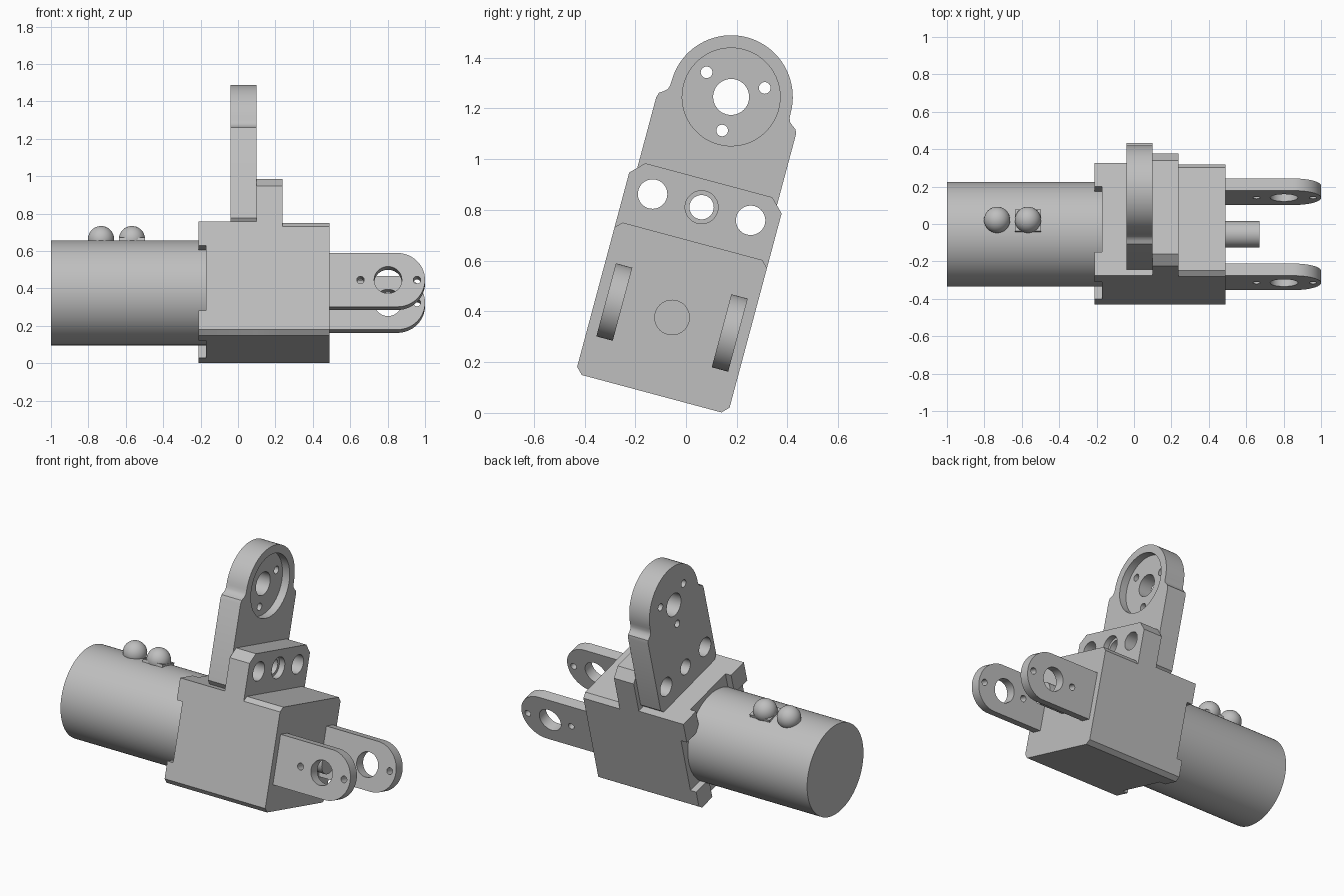
import bpy, bmesh, math
from mathutils import Matrix, Vector

if "Cube" in bpy.data.objects:
    bpy.data.objects.remove(bpy.data.objects["Cube"])

# Whole assembly is tilted 15 degrees about the shaft axis
FRAME = Matrix.Translation((0, -0.055, 0.376)) @ Matrix.Rotation(math.radians(-15), 4, 'X')

grey = bpy.data.materials.new("light_grey")
grey.diffuse_color = (0.52, 0.52, 0.52, 1)
grey.use_nodes = True
grey.node_tree.nodes["Principled BSDF"].inputs["Base Color"].default_value = grey.diffuse_color


def finish(name, bm):
    bmesh.ops.recalc_face_normals(bm, faces=bm.faces)
    me = bpy.data.meshes.new(name)
    bm.to_mesh(me)
    bm.free()
    me.materials.append(grey)
    ob = bpy.data.objects.new(name, me)
    bpy.context.collection.objects.link(ob)
    ob.matrix_world = FRAME
    return ob


def prism(name, pts, a, b, axis='X'):
    """Extrude a profile: (y, z) points along X, or (x, z) points along Y."""
    bm = bmesh.new()
    place = (lambda p, d: (d, p[0], p[1])) if axis == 'X' else (lambda p, d: (p[0], d, p[1]))
    face = bm.faces.new([bm.verts.new(place(p, a)) for p in pts])
    res = bmesh.ops.extrude_face_region(bm, geom=[face])
    move = Vector((b - a, 0, 0)) if axis == 'X' else Vector((0, b - a, 0))
    bmesh.ops.translate(bm, vec=move, verts=[g for g in res['geom'] if isinstance(g, bmesh.types.BMVert)])
    return finish(name, bm)


def arc(cx, cy, r, a0, a1, n):
    return [(cx + r * math.cos(math.radians(a0 + (a1 - a0) * i / n)),
             cy + r * math.sin(math.radians(a0 + (a1 - a0) * i / n))) for i in range(n + 1)]


def rod(name, cx, cy, r, a, b, axis='X', n=48):
    return prism(name, arc(cx, cy, r, 0, 360, n)[:-1], a, b, axis)


def rect(x0, x1, y0, y1):
    return [(x0, y0), (x1, y0), (x1, y1), (x0, y1)]


def combine(ob, others, op='DIFFERENCE'):
    for other in others:
        mod = ob.modifiers.new("bool", 'BOOLEAN')
        mod.operation = op
        mod.solver = 'EXACT'
        mod.object = other
        bpy.context.view_layer.objects.active = ob
        bpy.ops.object.modifier_apply(modifier=mod.name)
        bpy.data.objects.remove(other)


def smooth(ob):
    bpy.ops.object.select_all(action='DESELECT')
    ob.select_set(True)
    bpy.context.view_layer.objects.active = ob
    bpy.ops.object.shade_smooth_by_angle(angle=math.radians(30))


H, C = 0.311, 0.026


def block(top, ct):
    """Block section with bottom chamfers and a top chamfer of size ct."""
    low = [(-H, -H + C), (-H + C, -H), (H - C, -H), (H, -H + C)]
    if ct:
        return low + [(H, top - ct), (H - ct, top), (-H + ct, top), (-H, top - ct)]
    return low + [(H, top), (-H, top)]


# Gearbox: plain rear, tall bolt flange, chamfered front
body = prism("gearbox", block(H, 0), -0.21, 0.10)
combine(body, [prism("flange", block(0.56, 0.052), 0.10, 0.237),
               prism("front_block", block(H, C), 0.237, 0.49)], 'UNION')
# Cross shaped notches where the motor seats
combine(body, [prism("notch", rect(-0.18, 0.18, -0.5, 0.5), -0.3, -0.17),
               prism("notch", rect(-0.5, 0.5, -0.18, 0.18), -0.3, -0.17)])
# Flange bolt holes, the middle one counterbored
combine(body, [rod("hole", s * 0.2, 0.45, 0.058, 0.05, 0.3) for s in (-1, 1)]
        + [rod("hole", 0, 0.45, 0.048, 0.05, 0.3), rod("hole", 0, 0.45, 0.065, 0.20, 0.3)])
smooth(body)

# Tall mounting plate with round hub
W, HUB, R = 0.285, 0.90, 0.243
shoulder = [(0.262, 0.312), (W, 0.338), (W, 0.822), (0.279, 0.842), (0.264, 0.852), (0.25, 0.864), (0.244, 0.88)]
plate = prism("mounting_plate", shoulder + arc(0, HUB, R, 0, 180, 40)
              + [(-y, z) for y, z in reversed(shoulder)], -0.04, 0.10)
cuts = [rod("recess", 0, HUB, 0.193, 0.05, 0.2, n=64), rod("bore", 0, HUB, 0.071, -0.2, 0.2)]
for deg in (30, 150, 270):
    t = math.radians(deg)
    cuts.append(rod("screw_hole", 0.137 * math.cos(t), HUB + 0.137 * math.sin(t), 0.023, -0.2, 0.2, n=24))
for y, r in ((-0.2, 0.058), (0, 0.048), (0.2, 0.058)):
    cuts.append(rod("hole", y, 0.45, r, -0.2, 0.2))
combine(plate, cuts)
smooth(plate)

# Fork arms with pivot hole and two pin holes
for side, label in ((-1, "front"), (1, "back")):
    outline = [(0.48, -0.149)] + arc(0.851, 0, 0.149, -90, 90, 32) + [(0.48, 0.149)]
    arm = prism(label + "_fork_arm", outline, side * 0.202, side * 0.269, 'Y')
    combine(arm, [rod("hole", x, 0, r, side * 0.1, side * 0.4, 'Y')
                  for x, r in ((0.655, 0.02), (0.802, 0.074), (0.957, 0.02))])
    smooth(arm)

# Output shaft and motor can
smooth(rod("output_shaft", 0, 0, 0.07, 0.48, 0.67))
smooth(rod("motor", 0, 0, 0.28, -1.0, -0.165, n=96))

# Motor terminals and the pad under the inner one
for i, x in enumerate((-0.732, -0.567)):
    bm = bmesh.new()
    bmesh.ops.create_uvsphere(bm, u_segments=32, v_segments=16, radius=0.07,
                              matrix=Matrix.Translation((x, 0, 0.298)))
    smooth(finish("terminal_%d" % (i + 1), bm))
prism("terminal_pad", rect(-0.06, 0.06, 0.25, 0.29), -0.635, -0.497)
